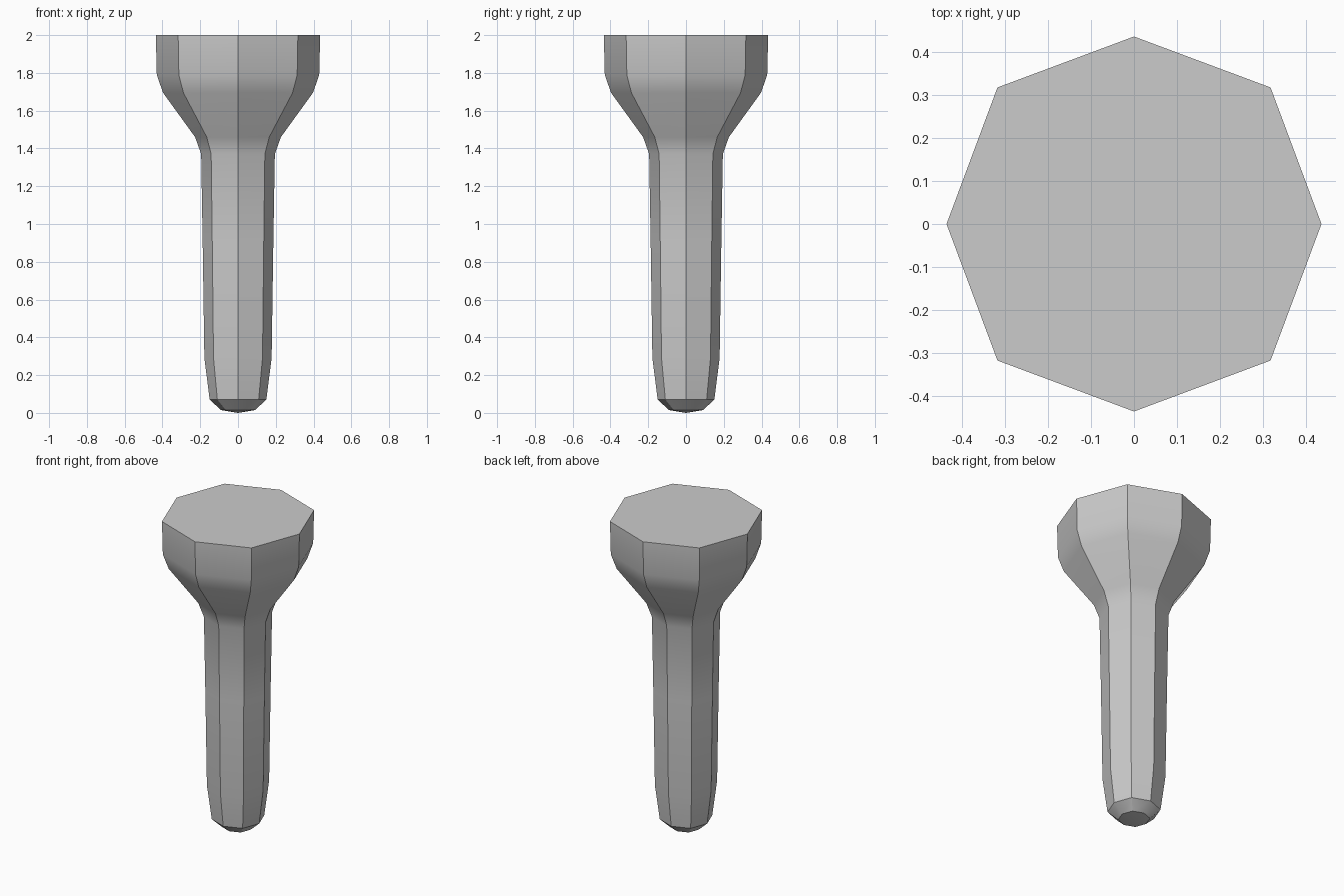
import bpy, bmesh, math

if "Cube" in bpy.data.objects:
    bpy.data.objects.remove(bpy.data.objects["Cube"])

# Profile from tip to top: (height, radius along the axes)
PROFILE = [(0.015, 0.09), (0.07, 0.15), (0.29, 0.178), (0.9, 0.187), (1.37, 0.195),
           (1.46, 0.227), (1.695, 0.397), (1.79, 0.43), (2.0, 0.435)]
DIAGONAL = 1.03  # corners on the diagonals sit slightly further out

bm = bmesh.new()


def add_ring(z, r):
    verts = []
    for i in range(8):
        a = i * math.pi / 4
        s = r * (DIAGONAL if i % 2 else 1.0)
        verts.append(bm.verts.new((s * math.cos(a), s * math.sin(a), z)))
    return verts


# Eight-sided shaft and flared head
rings = [add_ring(z, r) for z, r in PROFILE]
for low, high in zip(rings, rings[1:]):
    for i in range(8):
        j = (i + 1) % 8
        bm.faces.new((low[i], low[j], high[j], high[i]))

# Flat top and shallow four-quad tip
bm.faces.new(rings[-1])
tip = bm.verts.new((0, 0, 0))
for i in range(0, 8, 2):
    bm.faces.new((tip, rings[0][(i + 2) % 8], rings[0][i + 1], rings[0][i]))

bmesh.ops.recalc_face_normals(bm, faces=bm.faces)
mesh = bpy.data.meshes.new("flared_peg")
bm.to_mesh(mesh)
bm.free()
peg = bpy.data.objects.new("flared_peg", mesh)
bpy.context.collection.objects.link(peg)

# Smooth along the length, crisp along the corners
bpy.context.view_layer.objects.active = peg
peg.select_set(True)
bpy.ops.object.shade_smooth_by_angle(angle=math.radians(30))
